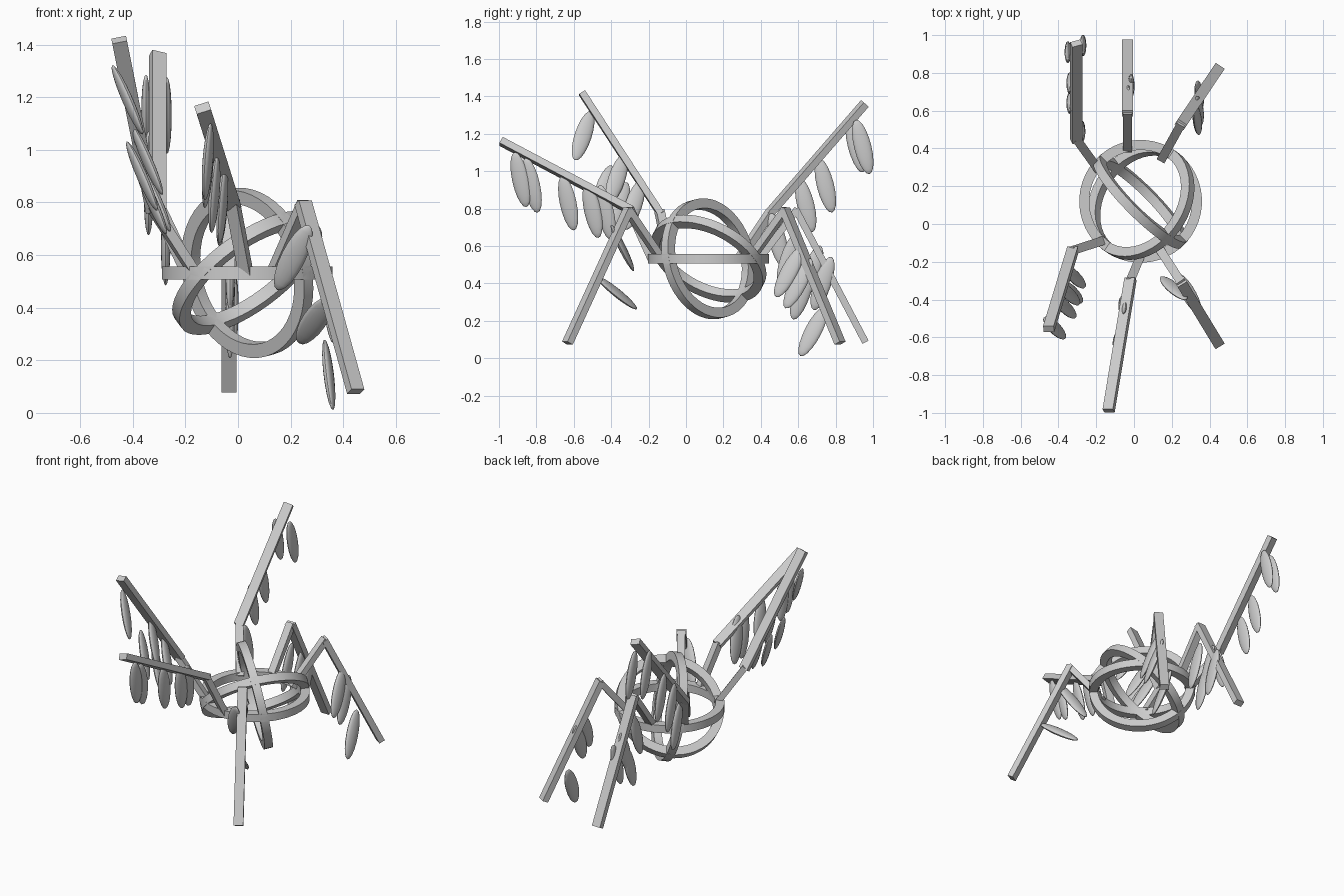
import bpy, bmesh, math
from mathutils import Vector, Matrix

cube = bpy.data.objects.get("Cube")
if cube:
    bpy.data.objects.remove(cube, do_unlink=True)

grey = bpy.data.materials.new("plain_grey")
grey.use_nodes = True
grey.diffuse_color = (0.6, 0.6, 0.6, 1)
grey.node_tree.nodes["Principled BSDF"].inputs["Base Color"].default_value = (0.6, 0.6, 0.6, 1)


def add(name, bm, matrix, smooth=True):
    bmesh.ops.recalc_face_normals(bm, faces=bm.faces)
    mesh = bpy.data.meshes.new(name)
    bm.to_mesh(mesh)
    bm.free()
    mesh.materials.append(grey)
    if smooth:
        mesh.shade_smooth()
        mesh.set_sharp_from_angle(angle=math.radians(35))
    obj = bpy.data.objects.new(name, mesh)
    obj.matrix_world = matrix
    bpy.context.collection.objects.link(obj)


def frame(centre, along, width):
    """Matrix with local z on `along` and local x as near `width` as possible."""
    z = Vector(along).normalized()
    w = Vector(width)
    x = (w - z * w.dot(z)).normalized()
    y = z.cross(x)
    return Matrix.Translation(Vector(centre)) @ Matrix((x, y, z)).transposed().to_4x4()


# Rings: a square section spun around the hub
def ring(name, normal):
    bm = bmesh.new()
    corners = [bm.verts.new((r, 0, h)) for r, h in
               ((0.272, -0.025), (0.325, -0.025), (0.325, 0.025), (0.272, 0.025))]
    face = bm.faces.new(corners)
    edges = list(face.edges)
    bm.faces.remove(face)
    bmesh.ops.spin(bm, geom=corners + edges, cent=(0, 0, 0), axis=(0, 0, 1),
                   angle=math.tau, steps=48)
    bmesh.ops.remove_doubles(bm, verts=bm.verts, dist=0.0005)
    add(name, bm, frame((0.035, 0.12, 0.532), normal, (0.3, -0.9, 0.2)))


ring("level_ring", (0, 0, 1))
ring("upright_ring", (1, 1, 0.28))
ring("tilted_ring", (-0.55, 0.38, 0.745))


# Straight bars for the limbs, rolled about their length
def bar(name, a, b, width, roll=0):
    a, b = Vector(a), Vector(b)
    d = b - a
    bm = bmesh.new()
    bmesh.ops.create_cube(bm, size=1)
    bmesh.ops.scale(bm, vec=(width, 0.037, d.length + 0.02), verts=bm.verts)
    matrix = frame((a + b) / 2, d, d.cross(Vector((0, 0, 1))))
    add(name, bm, matrix @ Matrix.Rotation(math.radians(roll), 4, "Z"), smooth=False)


# Flattened ellipsoid hanging from a limb
def pod(name, centre, up, width):
    bm = bmesh.new()
    bmesh.ops.create_uvsphere(bm, u_segments=16, v_segments=10, radius=1)
    bmesh.ops.scale(bm, vec=(0.046, 0.018, 0.15), verts=bm.verts)
    add(name, bm, frame(centre, up, width))


# name: start, knee, tip, pod up direction, pod centres
limbs = {
    "back_right": ((-0.19, 0.29, 0.54), (-0.305, 0.45, 0.78), (-0.305, 0.95, 1.355), (0, -0.07, 0.28),
                   [(-0.27, 0.945, 1.13), (-0.35, 0.91, 1.14), (-0.34, 0.745, 0.925),
                    (-0.34, 0.64, 0.82), (-0.275, 0.49, 0.63)]),
    "back_middle": ((-0.035, 0.4, 0.54), (-0.035, 0.59, 0.79), (-0.035, 0.955, 0.095), (0, 0.09, 0.27),
                    [(-0.015, 0.73, 0.4), (-0.03, 0.67, 0.46), (-0.03, 0.62, 0.35),
                     (-0.03, 0.55, 0.53)]),
    "back_left": ((0.15, 0.35, 0.54), (0.25, 0.53, 0.79), (0.445, 0.82, 0.09), (-0.03, 0.14, 0.27),
                  [(0.345, 0.68, 0.145), (0.335, 0.55, 0.46), (0.345, 0.6, 0.4)]),
    "front_left": ((0.14, -0.14, 0.54), (0.25, -0.31, 0.79), (0.445, -0.63, 0.09), (0.12, -0.12, 0.24),
                   [(0.21, -0.34, 0.59)]),
    "front_middle": ((0.03, -0.18, 0.53), (-0.02, -0.3, 0.795), (-0.133, -0.98, 1.155), (0.02, -0.06, 0.28),
                     [(-0.115, -0.885, 0.955), (-0.115, -0.825, 0.925), (-0.09, -0.63, 0.83),
                      (-0.06, -0.5, 0.79), (-0.06, -0.43, 0.78)]),
    "front_right": ((-0.17, -0.09, 0.54), (-0.325, -0.14, 0.78), (-0.45, -0.55, 1.41), (-0.12, 0.09, 0.27),
                    [(-0.42, -0.55, 1.19), (-0.345, -0.37, 0.96), (-0.365, -0.44, 0.9),
                     (-0.33, -0.36, 0.81), (-0.315, -0.28, 0.82)]),
}
for name, (start, knee, tip, up, centres) in limbs.items():
    raised = tip[2] > knee[2]
    bar(name + "_inner_limb", start, knee, 0.047)
    bar(name + "_outer_limb", knee, tip, 0.057, 20 if raised else 0)
    width = Vector(tip) - Vector(knee)
    if name == "front_left":
        width = Vector((1, 0, -0.5))
    for i, centre in enumerate(centres):
        pod(f"{name}_pod_{i + 1}", centre, up, width)

# One pod lies flatter than the rest
pod("front_left_pod_low", (0.29, -0.37, 0.35), (0.1, -0.19, 0.15), (1, 0, -0.5))
